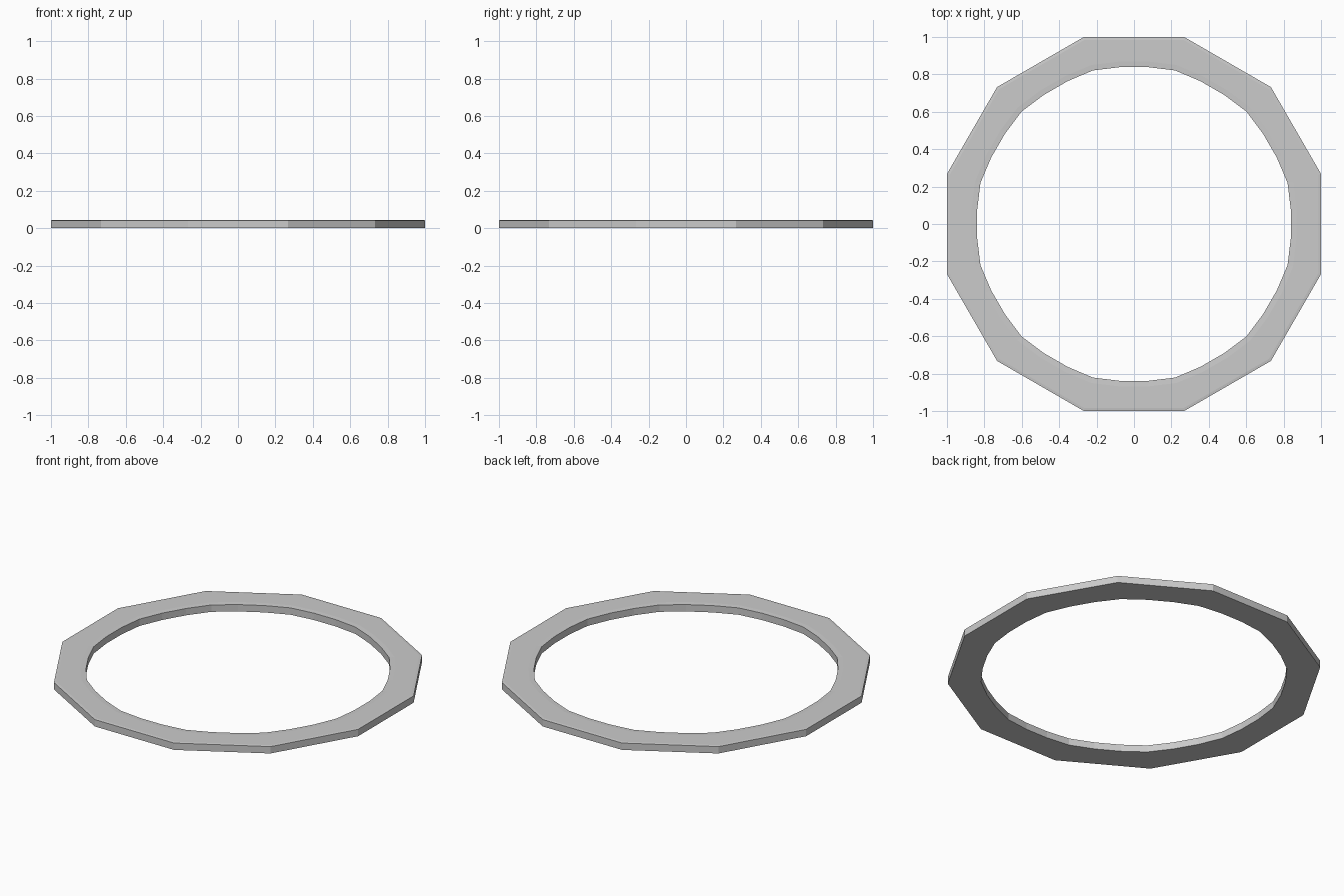
import bpy, bmesh, math

if "Cube" in bpy.data.objects:
    bpy.data.objects.remove(bpy.data.objects["Cube"])

N = 36                       # three segments per outer side
H = 0.044                    # ring thickness
LIP = 0.002                  # tiny drop of the rim borders

def inner(i, corner, mid):
    # slightly stronger corners in line with the outer twelve corners
    a = math.radians(15 + 10 * i)
    r = corner if i % 3 == 0 else mid
    return r * math.cos(a), r * math.sin(a)

def outer(i, apothem):
    # points along the twelve straight outer sides
    side = math.radians(30 * (i // 3) + 30)
    t = (i % 3) / 3 * 2 - 1
    h = apothem * math.tan(math.radians(15)) * t
    return (apothem * math.cos(side) - h * math.sin(side),
            apothem * math.sin(side) + h * math.cos(side))

# cross-section walked around the ring: bottom, outer wall, top, inner wall
section = [
    (lambda i: inner(i, 0.85, 0.842), 0),
    (lambda i: outer(i, 1.0), 0),
    (lambda i: outer(i, 1.0), H - LIP),
    (lambda i: outer(i, 0.985), H),
    (lambda i: inner(i, 0.88, 0.872), H),
    (lambda i: inner(i, 0.85, 0.842), H - LIP),
]

bm = bmesh.new()
loops = [[bm.verts.new((*f(i), z)) for i in range(N)] for f, z in section]
for k, a in enumerate(loops):
    b = loops[(k + 1) % len(loops)]
    for i in range(N):
        j = (i + 1) % N
        bm.faces.new((a[i], a[j], b[j], b[i]))
bmesh.ops.recalc_face_normals(bm, faces=bm.faces)

mesh = bpy.data.meshes.new("twelve_sided_ring")
bm.to_mesh(mesh)
bm.free()
ring = bpy.data.objects.new("twelve_sided_ring", mesh)
bpy.context.collection.objects.link(ring)
